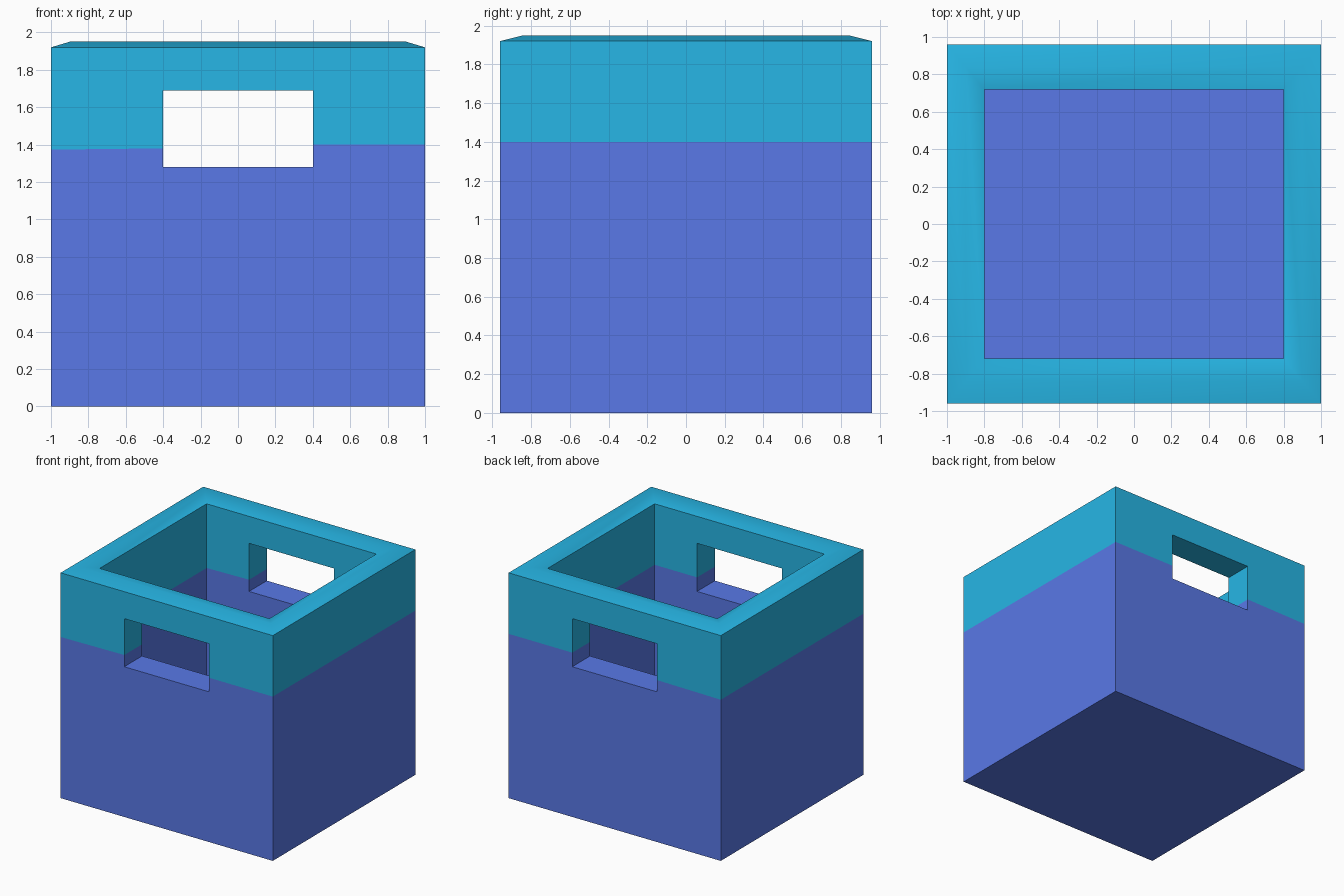
import bpy, bmesh
from math import radians

if "Cube" in bpy.data.objects:
    bpy.data.objects.remove(bpy.data.objects["Cube"])


def material(name, rgb):
    m = bpy.data.materials.new(name)
    m.diffuse_color = (*rgb, 1)
    m.use_nodes = True
    m.node_tree.nodes["Principled BSDF"].inputs["Base Color"].default_value = m.diffuse_color
    return m


def make_object(name, bm):
    bmesh.ops.recalc_face_normals(bm, faces=bm.faces[:])
    mesh = bpy.data.meshes.new(name)
    bm.to_mesh(mesh)
    bm.free()
    ob = bpy.data.objects.new(name, mesh)
    bpy.context.collection.objects.link(ob)
    return ob


# Storage bin: rectangular rings (half x, half y, z) from the base, over the ridged rim, to the inner floor
rings = [(1, .96, 0), (1, .96, 1.92), (.9, .84, 1.95), (.8, .72, 1.92), (.8, .72, .2)]
bm = bmesh.new()
loops = [[bm.verts.new((sx * x, sy * y, z)) for sx, sy in ((-1, -1), (1, -1), (1, 1), (-1, 1))]
         for x, y, z in rings]
for a, b in zip(loops, loops[1:]):
    for i in range(4):
        j = (i + 1) % 4
        bm.faces.new((a[i], a[j], b[j], b[i]))
bm.faces.new(loops[0])
bm.faces.new(loops[-1])
storage_bin = make_object("storage_bin", bm)
storage_bin.data.materials.append(material("blue", (.10, .19, .80)))
storage_bin.data.materials.append(material("cyan", (.02, .47, .79)))

# Handle holes through the front and back walls
bm = bmesh.new()
bmesh.ops.create_cube(bm, size=1)
for v in bm.verts:
    v.co = (v.co.x * .8, v.co.y * 3, 1.485 + v.co.z * .41)
cutter = make_object("handle_cutter", bm)
mod = storage_bin.modifiers.new("handles", 'BOOLEAN')
mod.operation = 'DIFFERENCE'
mod.solver = 'EXACT'
mod.object = cutter
bpy.context.view_layer.objects.active = storage_bin
storage_bin.select_set(True)
bpy.ops.object.modifier_apply(modifier=mod.name)
bpy.data.objects.remove(cutter)

# Cyan upper band: cut at the colour line, slightly lower on the left
bm = bmesh.new()
bm.from_mesh(storage_bin.data)
cut = bmesh.ops.bisect_plane(bm, geom=bm.verts[:] + bm.edges[:] + bm.faces[:],
                             plane_co=(0, 0, 1.39), plane_no=(0, 0, 1))
for v in cut["geom_cut"]:
    if isinstance(v, bmesh.types.BMVert):
        v.co.z = 1.4 if v.co.x > 0 else 1.38 if v.co.x > -.7 else 1.373
for f in bm.faces:
    f.material_index = int(min(v.co.z for v in f.verts) > 1.33)
bm.to_mesh(storage_bin.data)
bm.free()
bpy.ops.object.shade_smooth_by_angle(angle=radians(40))
